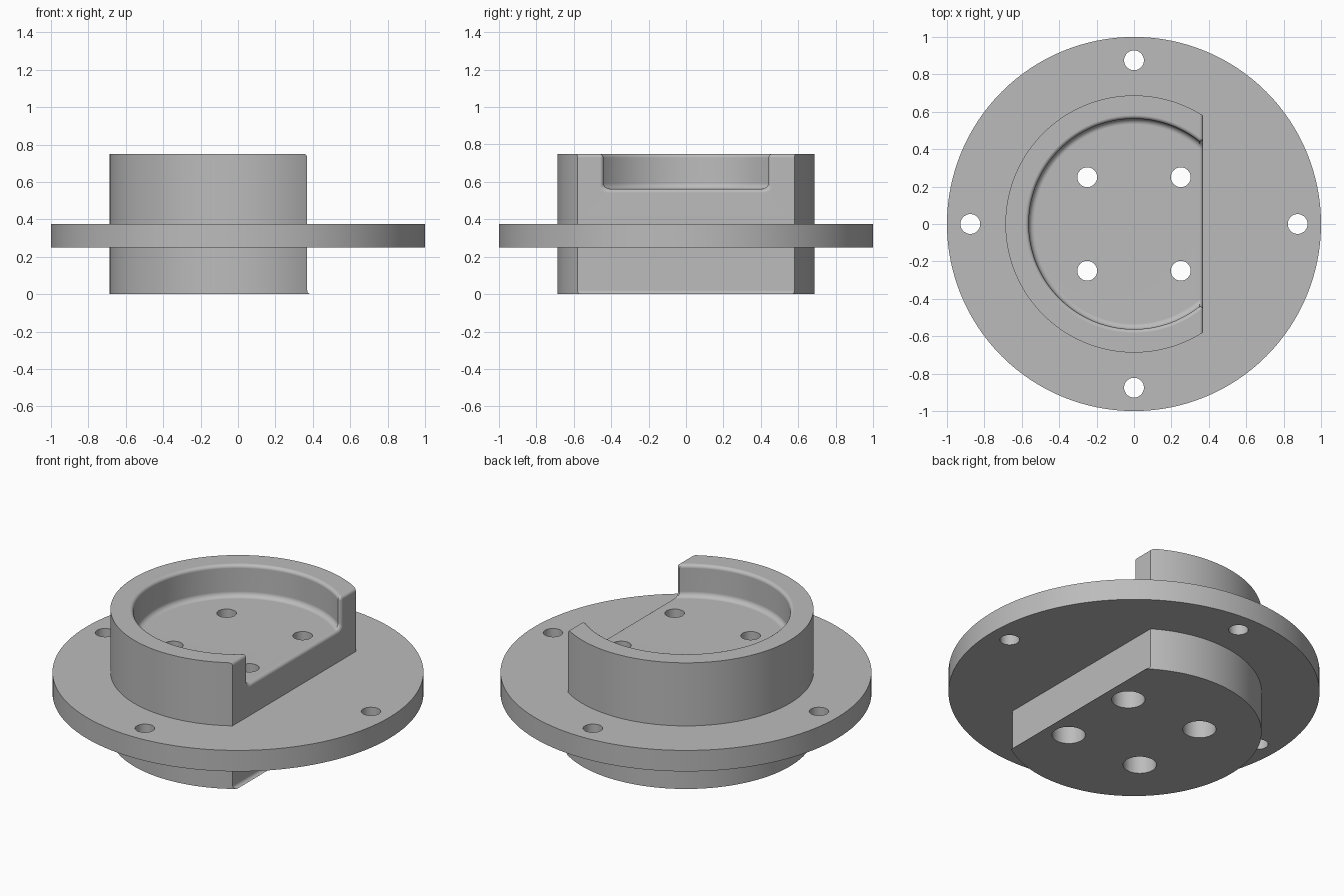
import bpy, bmesh, math
from math import sin, cos, pi, sqrt

if "Cube" in bpy.data.objects:
    bpy.data.objects.remove(bpy.data.objects["Cube"])

FLAT, RND = 0.37, 0.02            # flat side position, edge rounding
TOP, FLOOR, POCKET_R, FILLET = 0.75, 0.5625, 0.5625, 0.03
STEPS = [pi / 2 * i / 6 for i in range(7)]


def make_object(name, bm):
    bmesh.ops.recalc_face_normals(bm, faces=bm.faces)
    mesh = bpy.data.meshes.new(name)
    bm.to_mesh(mesh)
    bm.free()
    obj = bpy.data.objects.new(name, mesh)
    bpy.context.collection.objects.link(obj)
    return obj


def cylinder(name, r, z0, z1, x=0, y=0, sides=128):
    bm = bmesh.new()
    bmesh.ops.create_cone(bm, cap_ends=True, segments=sides, radius1=r, radius2=r, depth=z1 - z0)
    bmesh.ops.translate(bm, verts=bm.verts, vec=(x, y, (z0 + z1) / 2))
    return make_object(name, bm)


def flat_cutter():
    # side profile: flared foot, straight wall, rounded top edge
    prof = [(FLAT + RND, -0.1)]
    prof += [(FLAT + RND - RND * sin(a), RND - RND * cos(a)) for a in STEPS]
    prof += [(FLAT - RND + RND * cos(a), TOP - RND + RND * sin(a)) for a in STEPS]
    prof += [(FLAT - RND, 0.85), (1, 0.85), (1, -0.1)]
    bm = bmesh.new()
    face = bm.faces.new([bm.verts.new((x, -1, z)) for x, z in prof])
    ext = bmesh.ops.extrude_face_region(bm, geom=[face])
    verts = [g for g in ext["geom"] if isinstance(g, bmesh.types.BMVert)]
    bmesh.ops.translate(bm, verts=verts, vec=(0, 2, 0))
    return make_object("flat_cutter", bm)


def pocket_ring(r):
    # round plan that flares out where it leaves through the flat side
    xe = FLAT - RND
    ye = sqrt(r * r - xe * xe)
    half = [(0.5, ye + RND)]
    half += [(xe + RND * sin(a), ye + RND * (1 - cos(a))) for a in reversed(STEPS[1:])]
    t0 = math.acos(xe / r)
    n = 48
    half += [(r * cos(t), r * sin(t)) for t in (t0 + (pi - t0) * i / (n + 0.5) for i in range(n + 1))]
    return half + [(x, -y) for x, y in reversed(half)]


def pocket_cutter():
    levels = [(POCKET_R - FILLET + FILLET * sin(a), FLOOR + FILLET - FILLET * cos(a), 1) for a in STEPS]
    levels += [(POCKET_R + RND * (1 - cos(a)), TOP - RND + RND * sin(a), 0) for a in STEPS]
    levels += [(POCKET_R + RND, 0.85, 0)]
    bm = bmesh.new()
    rings = []
    for r, z, low in levels:
        ring = []
        for x, y in pocket_ring(r):
            d = min(max(x - (FLAT - RND), 0), RND)
            drop = low * (RND - sqrt(max(RND * RND - d * d, 0)))
            ring.append(bm.verts.new((x, y, z - drop)))
        rings.append(ring)
    n = len(rings[0])
    for a, b in zip(rings, rings[1:]):
        for i in range(n):
            j = (i + 1) % n
            bm.faces.new((a[i], a[j], b[j], b[i]))
    for ring in (rings[0], rings[-1]):
        for i in range(n // 2 - 1):
            bm.faces.new((ring[i], ring[i + 1], ring[n - 2 - i], ring[n - 1 - i]))
    return make_object("pocket_cutter", bm)


# boss with flat side, flange, pocket
body = cylinder("flanged_housing", 0.6875, 0, TOP)
steps = [(flat_cutter(), 'DIFFERENCE'),
         (cylinder("flange", 1.0, 0.25, 0.375), 'UNION'),
         (pocket_cutter(), 'DIFFERENCE')]

# flange bolt holes
for k in range(4):
    x, y = 0.875 * cos(k * pi / 2), 0.875 * sin(k * pi / 2)
    steps.append((cylinder("bolt_hole", 0.053, 0.1, 0.5, x, y, 32), 'DIFFERENCE'))
# counterbored holes through the pocket floor
for x in (-0.25, 0.25):
    for y in (-0.25, 0.25):
        steps.append((cylinder("floor_hole", 0.053, -0.1, 0.7, x, y, 32), 'DIFFERENCE'))
        steps.append((cylinder("counterbore", 0.09, -0.1, 0.375, x, y, 40), 'DIFFERENCE'))

for cutter, op in steps:
    m = body.modifiers.new("cut", 'BOOLEAN')
    m.object, m.operation, m.solver = cutter, op, 'EXACT'
bpy.context.view_layer.update()
result = bpy.data.meshes.new_from_object(body.evaluated_get(bpy.context.evaluated_depsgraph_get()))
body.modifiers.clear()
body.data = result
for cutter, _ in steps:
    bpy.data.objects.remove(cutter)

# single grey material, smooth shading with crisp edges
mat = bpy.data.materials.new("grey metal")
mat.diffuse_color = (0.5, 0.5, 0.5, 1)
mat.use_nodes = True
mat.node_tree.nodes["Principled BSDF"].inputs["Base Color"].default_value = mat.diffuse_color
result.materials.clear()
result.materials.append(mat)
for p in result.polygons:
    p.material_index = 0
bpy.context.view_layer.objects.active = body
body.select_set(True)
bpy.ops.object.shade_smooth_by_angle(angle=math.radians(30))
wn = body.modifiers.new("weighted_normals", 'WEIGHTED_NORMAL')
wn.keep_sharp = True
